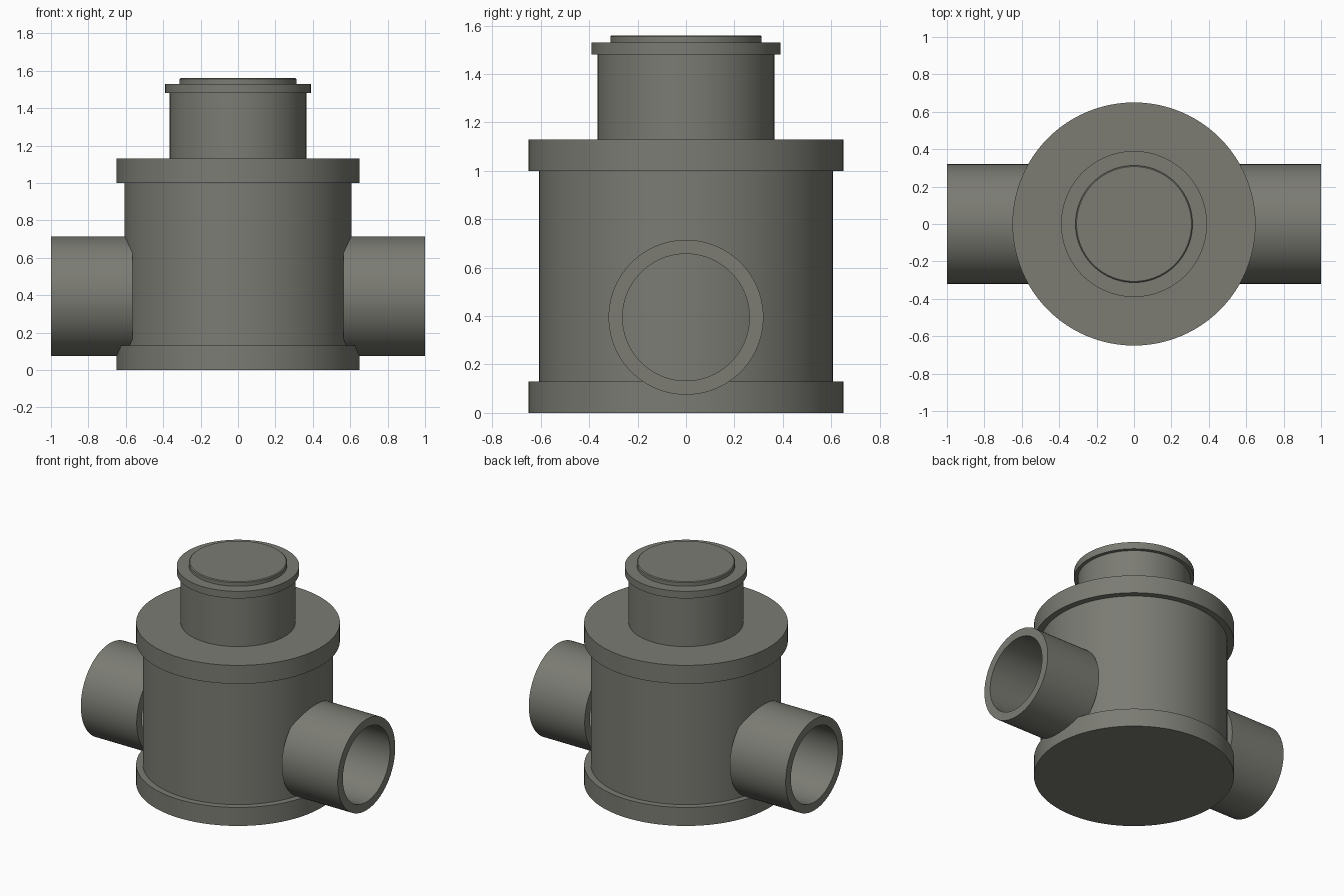
import bpy, bmesh, math
from mathutils import Matrix

cube = bpy.data.objects.get("Cube")
if cube:
    bpy.data.objects.remove(cube, do_unlink=True)

SEGMENTS = 96

metal = bpy.data.materials.new("dark_grey_metal")
metal.use_nodes = True
colour = (0.2, 0.2, 0.175, 1)
metal.diffuse_color = colour
metal.node_tree.nodes["Principled BSDF"].inputs["Base Color"].default_value = colour


def lathe(name, profile, closed=False, transform=Matrix()):
    """Spin (radius, height) points around z; profile ends on the axis become fans."""
    bm = bmesh.new()
    verts = [bm.verts.new((r, 0, z)) for r, z in profile]
    edges = [bm.edges.new(pair) for pair in zip(verts, verts[1:])]
    if closed:
        edges.append(bm.edges.new((verts[-1], verts[0])))
    bmesh.ops.spin(bm, geom=verts + edges, cent=(0, 0, 0), axis=(0, 0, 1),
                   angle=math.tau, steps=SEGMENTS)
    bmesh.ops.remove_doubles(bm, verts=bm.verts, dist=0.0001)
    bmesh.ops.recalc_face_normals(bm, faces=bm.faces)
    bm.transform(transform)
    mesh = bpy.data.meshes.new(name)
    bm.to_mesh(mesh)
    bm.free()
    mesh.materials.append(metal)
    obj = bpy.data.objects.new(name, mesh)
    bpy.context.collection.objects.link(obj)
    bpy.ops.object.select_all(action="DESELECT")
    obj.select_set(True)
    bpy.context.view_layer.objects.active = obj
    bpy.ops.object.shade_smooth_by_angle(angle=math.radians(30))
    return obj


# Main housing with base flange, top flange, neck, collar and cap
FLANGE, BODY, NECK, COLLAR, CAP = 0.65, 0.607, 0.366, 0.39, 0.313
lathe("housing", [
    (0, 0), (FLANGE, 0), (FLANGE, 0.13), (BODY, 0.13),
    (BODY, 1.0), (FLANGE, 1.0), (FLANGE, 1.13), (NECK, 1.13),
    (NECK, 1.48), (COLLAR, 1.48), (COLLAR, 1.53), (CAP, 1.53),
    (CAP, 1.555), (CAP - 0.006, 1.56), (0, 1.56),
])

# Hollow side pipes, starting just inside the housing wall
OUTER, INNER, START, END = 0.32, 0.262, 0.565, 1.0
for side, sign in (("left", 1), ("right", -1)):
    turn = Matrix.Translation((0, 0, 0.395)) @ Matrix.Rotation(sign * math.pi / 2, 4, "Y")
    lathe(side + "_pipe",
          [(INNER, START), (OUTER, START), (OUTER, END), (INNER, END)],
          closed=True, transform=turn)
